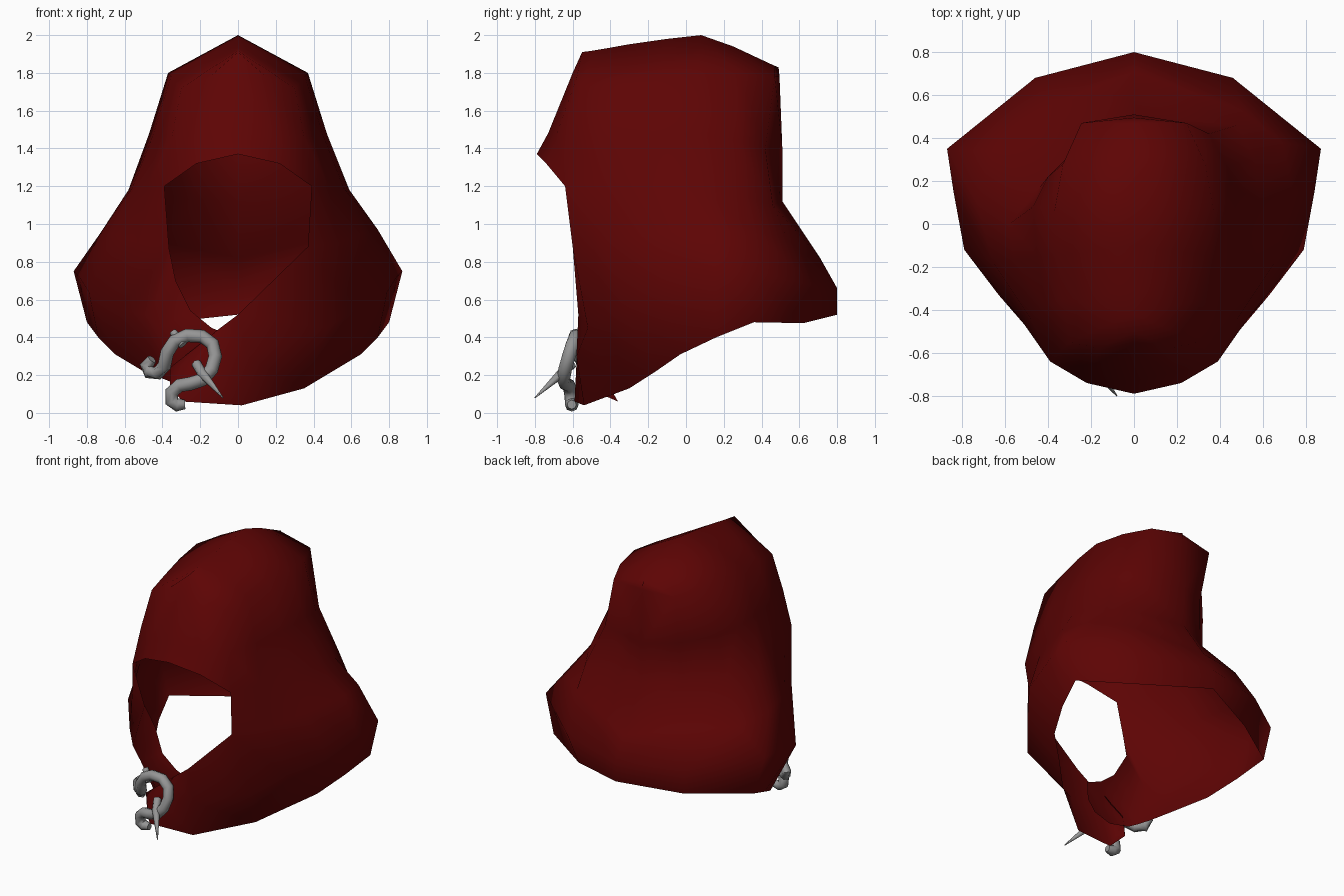
import bpy, bmesh, math
from mathutils import Vector


def material(name, rgb):
    m = bpy.data.materials.new(name)
    m.diffuse_color = (*rgb, 1)
    return m


RED = material("dark red cloth", (0.11, 0.0012, 0.0012))
GREY = material("grey metal", (0.3, 0.3, 0.3))


def finish(name, bm, mat, angle):
    bmesh.ops.remove_doubles(bm, verts=bm.verts, dist=0.0005)
    bmesh.ops.recalc_face_normals(bm, faces=bm.faces)
    me = bpy.data.meshes.new(name)
    bm.to_mesh(me)
    bm.free()
    me.materials.append(mat)
    ob = bpy.data.objects.new(name, me)
    bpy.context.collection.objects.link(ob)
    bpy.context.view_layer.objects.active = ob
    ob.select_set(True)
    bpy.ops.object.shade_smooth_by_angle(angle=math.radians(angle))
    ob.select_set(False)
    return ob


# Hood: half rows running from the front to the centre of the back
ridge = [(0, -.55, 1.91), (0, -.5, 1.917), (0, -.42, 1.93), (0, -.31, 1.95), (0, -.1, 1.98),
         (0, .08, 2.0), (0, .25, 1.94), (0, .47, 1.837), (0, .49, 1.83)]
crown = [(0, -.6, 1.8), (.16, -.58, 1.77), (.3, -.55, 1.72), (.33, -.35, 1.75), (.355, -.15, 1.78),
         (.37, .06, 1.8), (.33, .28, 1.79), (.245, .47, 1.78), (0, .495, 1.78)]
brow = [(0, -.73, 1.48), (.2, -.69, 1.46), (.35, -.6, 1.46), (.41, -.38, 1.46), (.45, -.15, 1.47),
        (.47, .08, 1.48)]
brim = [(0, -.79, 1.37), (.22, -.74, 1.32), (.39, -.64, 1.2), (.48, -.44, 1.2), (.56, -.17, 1.19)]
# Backs of the neck rows: fuller on the right, dented on the left
brow_back = {1: [(.43, .27, 1.44), (.35, .42, 1.4), (0, .51, 1.4)],
             -1: [(.4, .22, 1.45), (.22, .4, 1.42), (0, .51, 1.4)]}
brim_back = {1: [(.59, .08, 1.18), (.56, .3, 1.14), (.48, .46, 1.1), (0, .51, 1.12)],
             -1: [(.58, .0, 1.18), (.44, .17, 1.15), (.24, .38, 1.13), (0, .51, 1.12)]}
# Cape rows start beside the face opening
neck = [(.53, -.44, .9), (.66, -.17, .95)]
neck_back = {1: [(.74, .15, .97), (.69, .38, .95), (.5, .53, .93), (0, .71, .82)],
             -1: [(.73, .1, .95), (.66, .34, .92), (.4, .55, .9), (0, .71, .82)]}
shoulder = [(.63, -.33, .55), (.79, -.12, .64), (.84, .15, .72), (.87, .35, .75), (.46, .68, .67), (0, .8, .66)]
hem = [(.5, -.16, .22), (.65, -.03, .31), (.74, .16, .4), (.8, .36, .48), (.42, .62, .475), (0, .8, .52)]
# Front wraps: extra columns per cape row, the right one crossing over the left and tucking under
wrap = {1: ([(-.14, -.53, .41), (-.13, -.55, .42), (-.12, -.56, .43), (0, -.57, .52), (.37, -.6, .88)],
            [(-.28, -.45, .22), (-.36, -.53, .24), (-.22, -.58, .26), (.05, -.58, .3), (.47, -.52, .45)],
            [(-.22, -.36, .06), (-.36, -.52, .13), (-.29, -.59, .06), (.02, -.54, .04), (.35, -.3, .13)]),
        -1: ([(.02, -.5, .4), (.14, -.5, .45), (.25, -.5, .54), (.33, -.47, .7), (.365, -.54, .87)],
             [(.02, -.49, .27), (.16, -.52, .3), (.32, -.53, .38), (.41, -.52, .45), (.5, -.48, .52)],
             [(.02, -.42, .14), (.18, -.46, .13), (.32, -.44, .15), (.37, -.4, .17), (.42, -.34, .19)])}


def loft(bm, rows, side):
    grid = [[bm.verts.new((x * side, y, z)) for x, y, z in r] for r in rows]
    for a, b in zip(grid, grid[1:]):
        for i in range(len(a) - 1):
            bm.faces.new((a[i], a[i + 1], b[i + 1], b[i]))


bm = bmesh.new()
for side in (1, -1):
    low_brim = brim + brim_back[side]
    top_neck = neck + neck_back[side]
    loft(bm, [ridge, crown, brow + brow_back[side], low_brim], side)
    loft(bm, [low_brim[2:], wrap[side][0][-1:] + top_neck], side)
    loft(bm, [w + r for w, r in zip(wrap[side], (top_neck, shoulder, hem))], side)
finish("hood", bm, RED, 100)


# Round tube along a path, with a radius at each point
def tube(name, pts, radii, mat, sides=8):
    bm = bmesh.new()
    pts = [Vector(p) for p in pts]
    rings = []
    for i, p in enumerate(pts):
        t = (pts[min(i + 1, len(pts) - 1)] - pts[max(i - 1, 0)]).normalized()
        u = t.cross(Vector((0, 1, 0))).normalized()
        v = t.cross(u)
        rings.append([bm.verts.new(p + radii[i] * (u * math.cos(a) + v * math.sin(a)))
                      for a in (2 * math.pi * k / sides for k in range(sides))])
    for a, b in zip(rings, rings[1:]):
        for k in range(sides):
            n = (k + 1) % sides
            bm.faces.new((a[k], a[n], b[n], b[k]))
    bm.faces.new(rings[0])
    bm.faces.new(rings[-1])
    return finish(name, bm, mat, 60)


# Open ring clasp with curled ends
clasp = [(-.455, -.46, .285), (-.485, -.44, .25), (-.47, -.455, .215), (-.425, -.49, .21), (-.39, -.54, .25),
         (-.375, -.57, .32), (-.335, -.58, .38), (-.27, -.585, .41), (-.19, -.585, .405), (-.135, -.6, .365),
         (-.12, -.62, .3), (-.14, -.64, .23), (-.19, -.65, .175), (-.25, -.64, .155), (-.31, -.62, .145),
         (-.35, -.61, .11), (-.35, -.605, .06), (-.32, -.605, .042), (-.28, -.605, .044)]
tube("clasp_ring", clasp, [.026] + [.036] * (len(clasp) - 2) + [.024], GREY)

# Pin through the cloth
tube("pin_tip", [(-.22, -.6, .26), (-.19, -.66, .21), (-.08, -.8, .08)], [.026, .026, .003], GREY)
tube("pin_head", [(-.345, -.56, .43), (-.29, -.59, .36)], [.02, .026], GREY)
